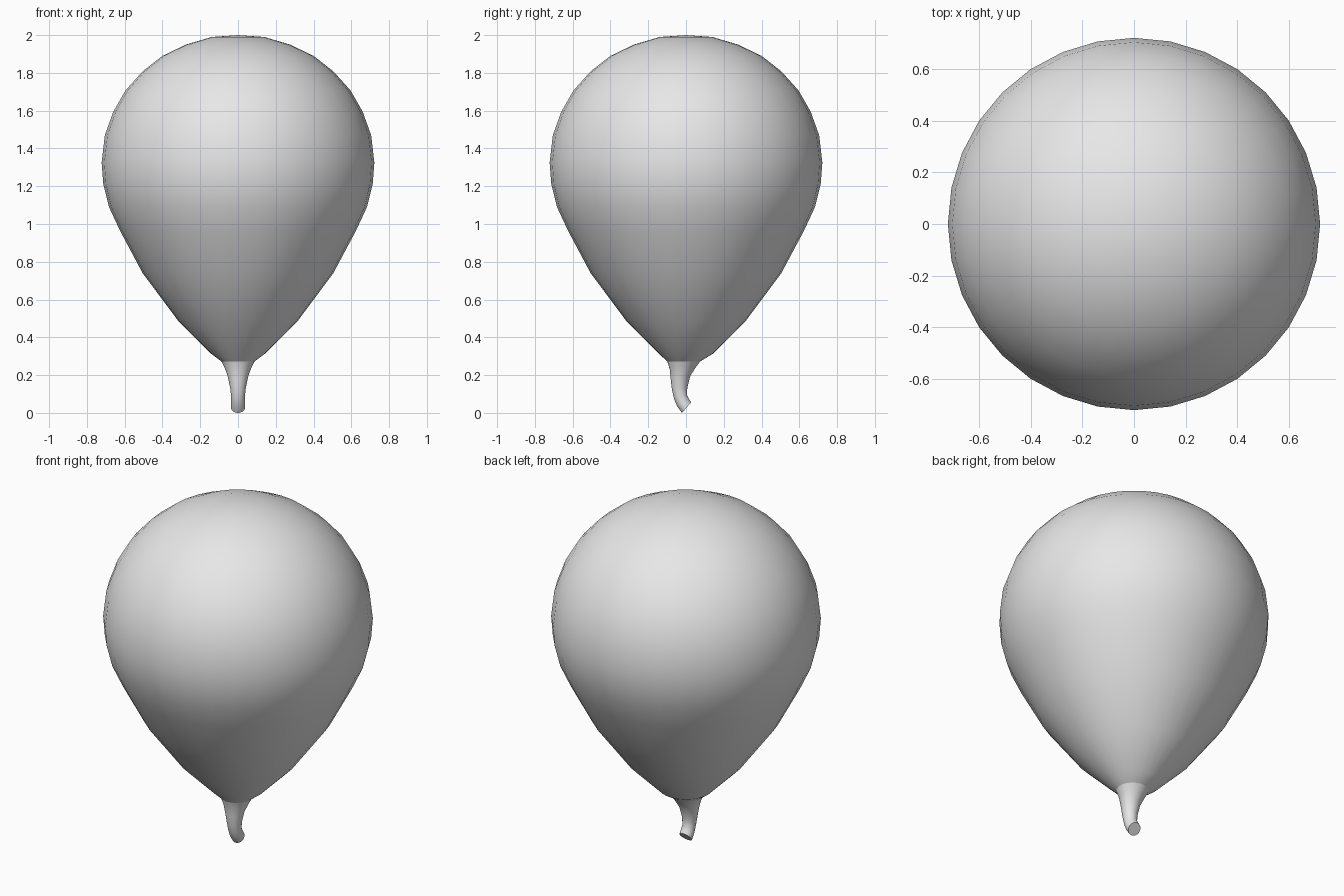
import bpy, bmesh, math

cube = bpy.data.objects.get("Cube")
if cube:
    bpy.data.objects.remove(cube, do_unlink=True)

grey = bpy.data.materials.new("light_grey")
grey.use_nodes = True
colour = (0.8, 0.8, 0.8, 1)
grey.diffuse_color = colour
grey.node_tree.nodes["Principled BSDF"].inputs["Base Color"].default_value = colour


def loft(name, rings, sides=32, pole=None, cap=False):
    """Skin rings given as (centre y, centre z, radius, tilt in degrees)."""
    bm = bmesh.new()
    loops = []
    for cy, cz, r, tilt in rings:
        t = math.radians(tilt)
        loop = []
        for i in range(sides):
            a = 2 * math.pi * i / sides
            x, d = r * math.cos(a), r * math.sin(a)
            loop.append(bm.verts.new((x, cy + d * math.cos(t), cz + d * math.sin(t))))
        loops.append(loop)
    for upper, lower in zip(loops, loops[1:]):
        for i in range(sides):
            j = (i + 1) % sides
            bm.faces.new((upper[i], lower[i], lower[j], upper[j]))
    if pole is not None:
        top = bm.verts.new((0, 0, pole))
        for i in range(sides):
            bm.faces.new((top, loops[0][i], loops[0][(i + 1) % sides]))
    if cap:
        bm.faces.new(list(reversed(loops[-1])))
    mesh = bpy.data.meshes.new(name)
    bm.to_mesh(mesh)
    bm.free()
    obj = bpy.data.objects.new(name, mesh)
    bpy.context.collection.objects.link(obj)
    mesh.materials.append(grey)
    bpy.ops.object.select_all(action="DESELECT")
    obj.select_set(True)
    bpy.context.view_layer.objects.active = obj
    bpy.ops.object.shade_smooth_by_angle(angle=math.radians(30))
    return obj


# Teardrop envelope: (radius, height) from the crown down
profile = [(0.14, 1.99), (0.275, 1.95), (0.40, 1.89), (0.505, 1.808),
           (0.595, 1.708), (0.66, 1.595), (0.705, 1.47), (0.722, 1.325),
           (0.713, 1.21), (0.683, 1.09), (0.625, 0.965), (0.505, 0.74),
           (0.315, 0.485), (0.145, 0.315)]
join = (-0.012, 0.272, 0.087, 0)
loft("balloon_envelope", [(0, z, r, 0) for r, z in profile] + [join], pole=2.0)

# Tapered neck that curls backwards to a slanted tip
loft("balloon_neck", [
    join,
    (-0.017, 0.235, 0.069, 5),
    (-0.029, 0.19, 0.053, 8),
    (-0.034, 0.13, 0.041, 5),
    (-0.029, 0.085, 0.036, 15),
    (-0.016, 0.055, 0.037, 32),
    (0.003, 0.028, 0.037, 49),
], cap=True)
